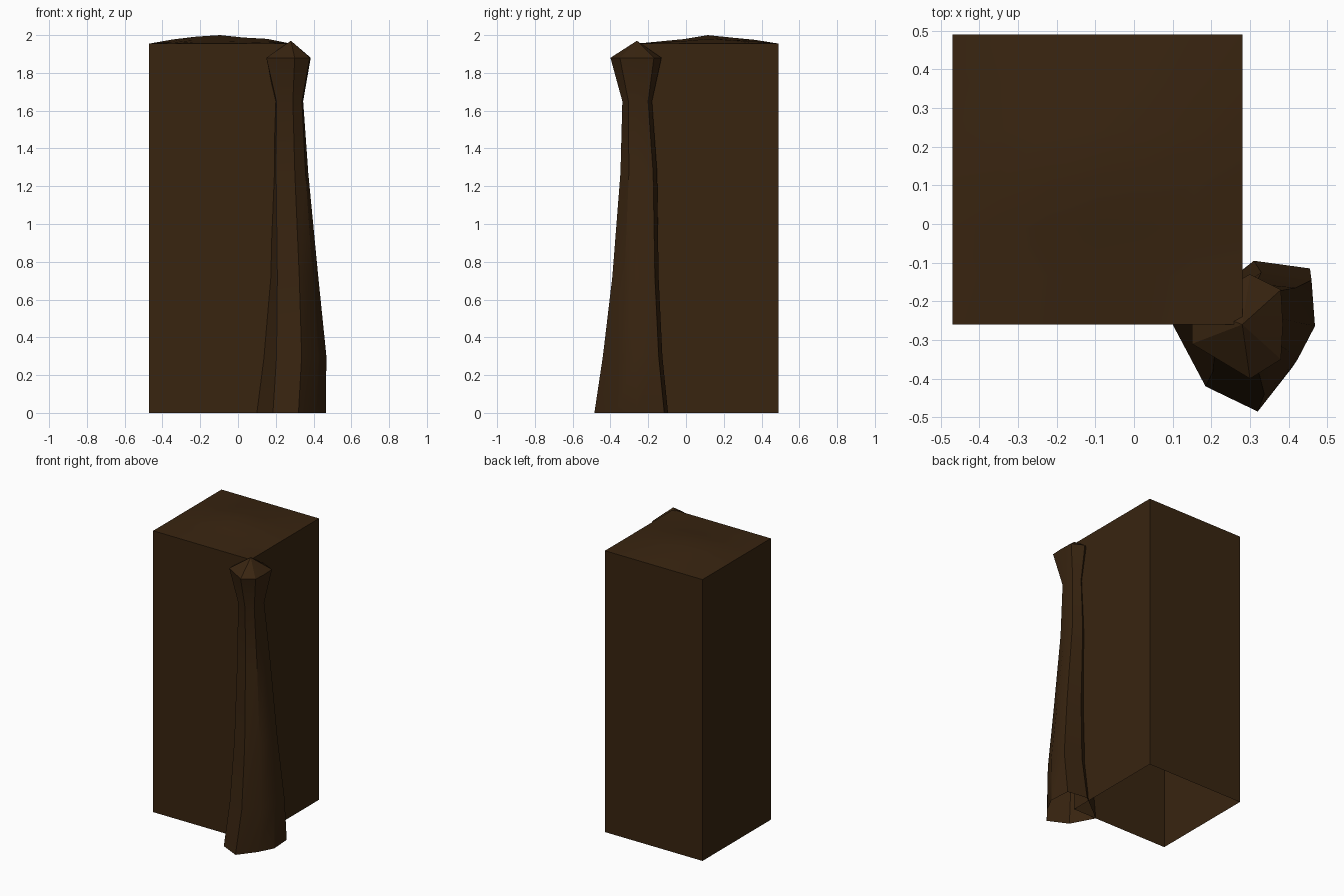
import bpy, bmesh, math

if "Cube" in bpy.data.objects:
    bpy.data.objects.remove(bpy.data.objects["Cube"])

wood = bpy.data.materials.new("dark brown wood")
wood.diffuse_color = (0.04, 0.0178, 0.0052, 1)
wood.use_nodes = True
wood.node_tree.nodes["Principled BSDF"].inputs["Base Color"].default_value = wood.diffuse_color


def finish(bm, name, angle):
    bmesh.ops.recalc_face_normals(bm, faces=bm.faces)
    me = bpy.data.meshes.new(name)
    bm.to_mesh(me)
    bm.free()
    ob = bpy.data.objects.new(name, me)
    bpy.context.collection.objects.link(ob)
    me.materials.append(wood)
    bpy.ops.object.select_all(action='DESELECT')
    ob.select_set(True)
    bpy.context.view_layer.objects.active = ob
    bpy.ops.object.shade_smooth_by_angle(angle=math.radians(angle))


# block: open-bottomed box with a slightly domed top
X0, Y0, SIDE, TOP, N = -0.47, -0.26, 0.75, 1.955, 6
dome_x = [0, 0.022, 0.037, 0.045, 0.032, 0.025, 0]
dome_y = [0, 0.012, 0.024, 0.045, 0.032, 0.02, 0]
bm = bmesh.new()
grid = [[bm.verts.new((X0 + SIDE * i / N, Y0 + SIDE * j / N,
                       TOP + dome_x[i] * dome_y[j] / 0.045))
         for j in range(N + 1)] for i in range(N + 1)]
for i in range(N):
    for j in range(N):
        bm.faces.new((grid[i][j], grid[i + 1][j], grid[i + 1][j + 1], grid[i][j + 1]))
rim = ([grid[i][0] for i in range(N)] + [grid[N][j] for j in range(N)]
       + [grid[i][N] for i in range(N, 0, -1)] + [grid[0][j] for j in range(N, 0, -1)])
foot = [bm.verts.new((v.co.x, v.co.y, 0)) for v in rim]
for k in range(len(rim)):
    m = (k + 1) % len(rim)
    bm.faces.new((foot[k], foot[m], rim[m], rim[k]))
finish(bm, "block", 30)

# corner post: seven-sided rings, from a wide foot to a flared, pointed head
foot_shape = [(0.465, -0.265), (0.455, -0.115), (0.31, -0.095), (0.10, -0.26),
              (0.185, -0.42), (0.32, -0.485), (0.41, -0.37)]
head_shape = [(0.385, -0.26), (0.38, -0.17), (0.30, -0.13), (0.15, -0.21),
              (0.15, -0.31), (0.30, -0.40), (0.38, -0.35)]
# z, x min, x max, y min, y max
levels = [(0, 0.10, 0.465, -0.485, -0.095), (0.3, 0.135, 0.468, -0.44, -0.125),
          (0.72, 0.165, 0.425, -0.39, -0.145), (1.27, 0.183, 0.372, -0.347, -0.153),
          (1.65, 0.197, 0.345, -0.337, -0.18), (1.88, 0.15, 0.385, -0.40, -0.13)]


def fit(values, lo, hi):
    a, b = min(values), max(values)
    return [lo + (v - a) / (b - a) * (hi - lo) for v in values]


bm = bmesh.new()
rings = []
for z, xa, xb, ya, yb in levels:
    t = z / 1.88
    blend = [((1 - t) * p[0] + t * q[0], (1 - t) * p[1] + t * q[1])
             for p, q in zip(foot_shape, head_shape)]
    xs = fit([p[0] for p in blend], xa, xb)
    ys = fit([p[1] for p in blend], ya, yb)
    rings.append([bm.verts.new((x, y, z)) for x, y in zip(xs, ys)])
for low, high in zip(rings, rings[1:]):
    for k in range(7):
        m = (k + 1) % 7
        bm.faces.new((low[k], low[m], high[m], high[k]))
tip = bm.verts.new((0.28, -0.26, 1.97))
for k in range(7):
    bm.faces.new((rings[-1][k], rings[-1][(k + 1) % 7], tip))
finish(bm, "corner_post", 30)
